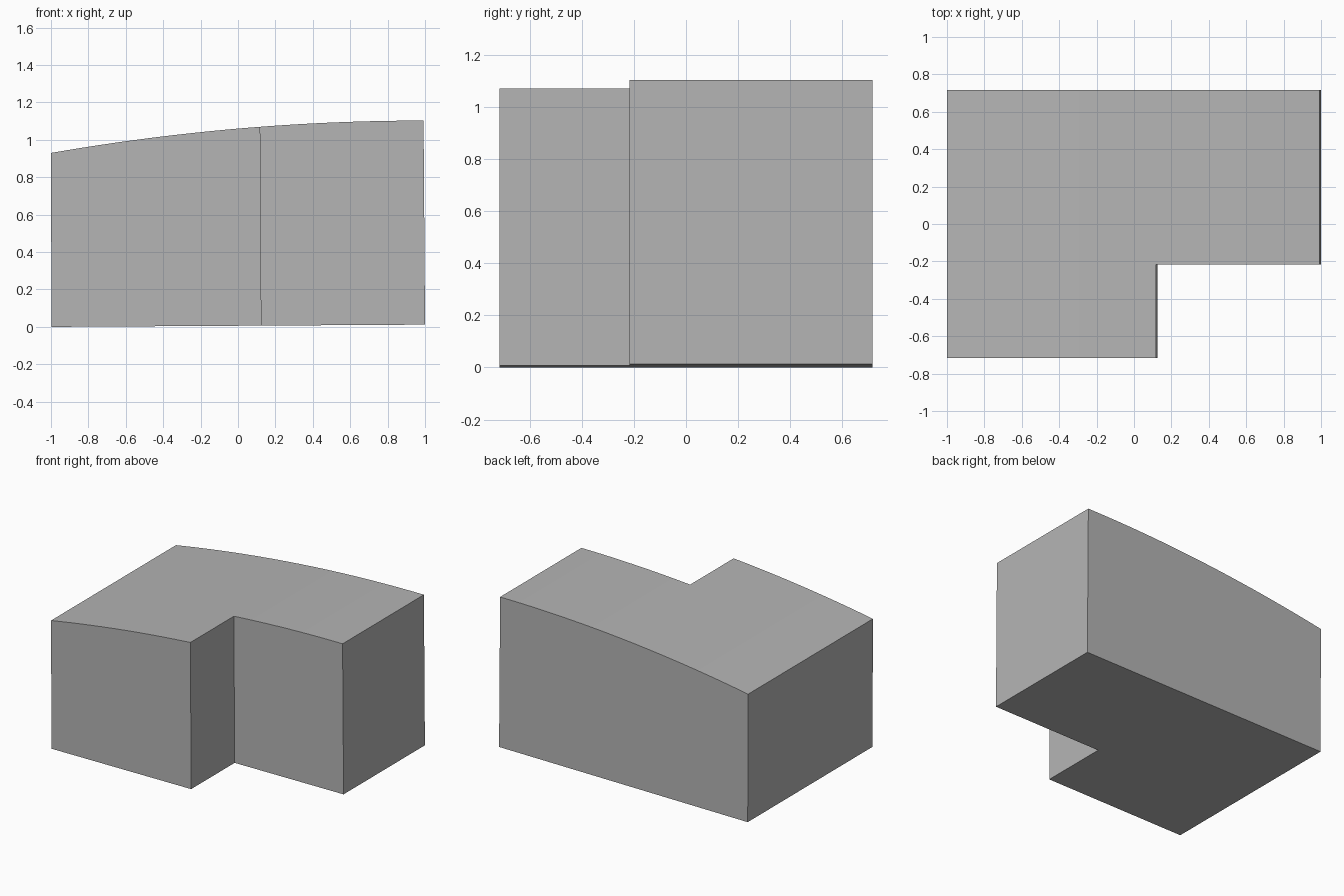
import bpy
import bmesh
from mathutils import Matrix

default = bpy.data.objects.get("Cube")
if default:
    bpy.data.objects.remove(default, do_unlink=True)

HALF_DEPTH = 0.716
STEPS = 24

# Plain grey finish
grey = bpy.data.materials.new("plain_grey")
grey.use_nodes = True
colour = (0.46, 0.46, 0.46, 1)
grey.diffuse_color = colour
grey.node_tree.nodes["Principled BSDF"].inputs["Base Color"].default_value = colour


def add_object(name, bm):
    bmesh.ops.recalc_face_normals(bm, faces=bm.faces)
    mesh = bpy.data.meshes.new(name)
    bm.to_mesh(mesh)
    bm.free()
    mesh.materials.append(grey)
    obj = bpy.data.objects.new(name, mesh)
    bpy.context.collection.objects.link(obj)
    return obj


# Side profile: sloping base, near-vertical ends and a shallow curved top
profile = [(-0.997, 0), (1, 0.012)]
for i in range(STEPS + 1):
    t = i / STEPS
    profile.append((0.992 - 1.992 * t, 1.103 - 0.173 * t * t))

# Block: the profile extruded from front to back
bm = bmesh.new()
front = bm.faces.new([bm.verts.new((x, -HALF_DEPTH, z)) for x, z in profile])
extruded = bmesh.ops.extrude_face_region(bm, geom=[front])["geom"]
bmesh.ops.translate(bm, vec=(0, 2 * HALF_DEPTH, 0),
                    verts=[v for v in extruded if isinstance(v, bmesh.types.BMVert)])
block = add_object("curved_top_block", bm)

# Cutter for the front corner notch, leaning with the end wall
bm = bmesh.new()
bmesh.ops.create_cube(bm, size=2)
bmesh.ops.scale(bm, vec=(1, 0.5, 2), verts=bm.verts)
bmesh.ops.rotate(bm, cent=(0, 0, 0), matrix=Matrix.Rotation(-0.006, 3, "Y"), verts=bm.verts)
bmesh.ops.translate(bm, vec=(1.122, -0.717, 0.53), verts=bm.verts)
cutter = add_object("notch_cutter", bm)
cutter.hide_render = True

# Cut the notch and drop the helper
cut = block.modifiers.new("corner_notch", "BOOLEAN")
cut.operation = "DIFFERENCE"
cut.solver = "EXACT"
cut.object = cutter
bpy.ops.object.select_all(action="DESELECT")
block.select_set(True)
bpy.context.view_layer.objects.active = block
bpy.ops.object.modifier_apply(modifier=cut.name)
bpy.data.objects.remove(cutter, do_unlink=True)

# Smooth top with crisp corners
bpy.ops.object.shade_smooth_by_angle()
